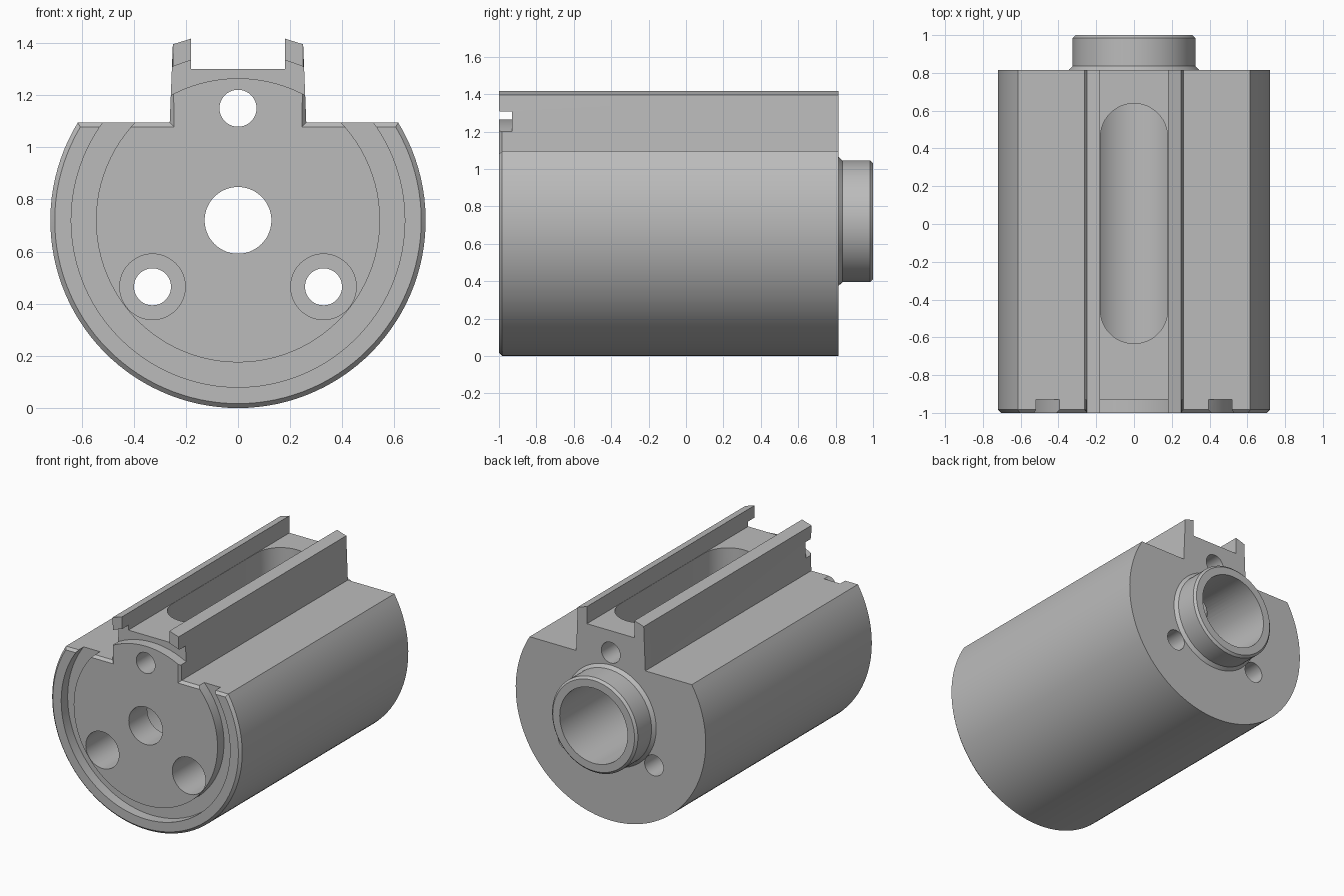
import bpy, bmesh
from math import sin, cos, pi, asin, sqrt

cube = bpy.data.objects.get("Cube")
if cube:
    bpy.data.objects.remove(cube, do_unlink=True)

AXIS = 0.72          # height of the main axis, also the body radius
FRONT, BACK = -1.0, 0.815

grey = bpy.data.materials.new("light grey metal")
grey.use_nodes = True
colour = (0.5, 0.5, 0.5, 1)
grey.diffuse_color = colour
grey.node_tree.nodes["Principled BSDF"].inputs["Base Color"].default_value = colour


def loft(name, rings, closed=False):
    """Join equal rings of points into a solid, capped unless closed."""
    bm = bmesh.new()
    loops = [[bm.verts.new(p) for p in ring] for ring in rings]
    pairs = list(zip(loops, loops[1:]))
    if closed:
        pairs.append((loops[-1], loops[0]))
    else:
        bm.faces.new(loops[0])
        bm.faces.new(loops[-1])
    for a, b in pairs:
        for i in range(len(a)):
            j = (i + 1) % len(a)
            bm.faces.new((a[i], a[j], b[j], b[i]))
    bmesh.ops.recalc_face_normals(bm, faces=bm.faces)
    mesh = bpy.data.meshes.new(name)
    bm.to_mesh(mesh)
    bm.free()
    mesh.materials.append(grey)
    ob = bpy.data.objects.new(name, mesh)
    bpy.context.collection.objects.link(ob)
    return ob


def turned(name, profile, x=0, z=AXIS, closed=False, n=72):
    """Revolve (radius, y) pairs about an axis along y."""
    rings = [[(x + r * cos(2 * pi * i / n), y, z + r * sin(2 * pi * i / n))
              for i in range(n)] for r, y in profile]
    return loft(name, rings, closed)


def combine(target, tool, operation):
    bpy.context.view_layer.objects.active = target
    mod = target.modifiers.new(operation, 'BOOLEAN')
    mod.operation, mod.solver, mod.object = operation, 'EXACT', tool
    bpy.ops.object.modifier_apply(modifier=mod.name)
    bpy.data.objects.remove(tool, do_unlink=True)


def section(y, inset=0.0):
    """Round body with flat shoulders and a pair of rails on top."""
    r, flat = AXIS - inset, 1.095 - inset
    start = asin((flat - AXIS) / r)
    sweep = pi + 2 * start
    arc = [(r * cos(start - sweep * i / 80), AXIS + r * sin(start - sweep * i / 80))
           for i in range(81)]

    def crown(x):
        return AXIS + sqrt(AXIS ** 2 - x ** 2)

    half = [(0.262 - inset, flat), (0.25, crown(0.25)), (0.18, crown(0.18)), (0.18, 1.3)]
    rails = [(-x, z) for x, z in half] + half[::-1]
    return [(x, y, z) for x, z in arc + rails]


# Main body with chamfered front edge
body = loft("housing_body", [section(FRONT, 0.017), section(FRONT + 0.017), section(BACK)])

# Rear spigot with flared root and chamfered end
spigot = turned("rear_spigot", [(0.345, BACK - 0.1), (0.345, BACK), (0.325, BACK + 0.022),
                                (0.325, 0.985), (0.31, 1.0)])
combine(body, spigot, 'UNION')

# Ring groove in the front face
groove = turned("ring_groove_cutter", [(0.545, -1.1), (0.64, -1.1), (0.64, -0.93),
                                       (0.545, -0.93)], closed=True, n=96)
combine(body, groove, 'DIFFERENCE')

# Stepped centre bore
bore = turned("centre_bore_cutter", [(0.128, -1.1), (0.128, -0.8), (0.257, -0.8), (0.257, 1.1)])
combine(body, bore, 'DIFFERENCE')

# Rounded slot from the channel floor into the bore
slot_outline = []
for side, centre in ((1, 0.46), (-1, -0.455)):
    for i in range(25):
        a = pi * i / 24
        slot_outline.append((side * 0.178 * cos(a), centre + side * 0.178 * sin(a)))
slot = loft("slot_cutter", [[(x, y, z) for x, y in slot_outline] for z in (AXIS, 1.6)])
combine(body, slot, 'DIFFERENCE')

# Three bolt holes, the lower two counterbored from the front
top_hole = turned("top_hole_cutter", [(0.071, -1.1), (0.071, 1.1)], z=1.15, n=40)
combine(body, top_hole, 'DIFFERENCE')
for x in (-0.328, 0.328):
    hole = turned("bolt_hole_cutter", [(0.126, -1.1), (0.126, 0.4), (0.071, 0.4), (0.071, 1.1)],
                  x=x, z=0.465, n=48)
    combine(body, hole, 'DIFFERENCE')

# Smooth round walls, sharp machined edges
bpy.ops.object.select_all(action='DESELECT')
body.select_set(True)
bpy.context.view_layer.objects.active = body
bpy.ops.object.shade_smooth_by_angle(angle=pi / 9)
